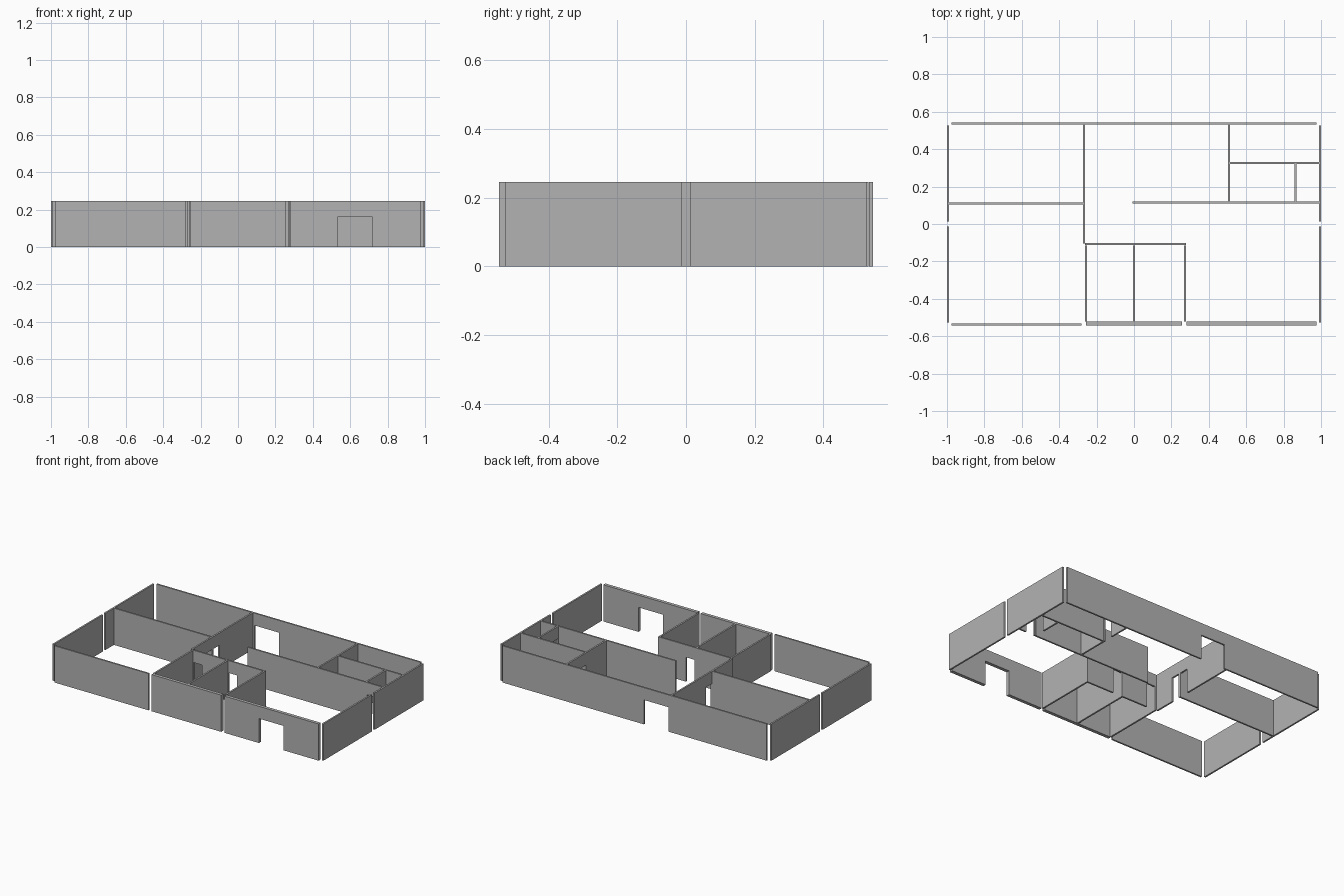
import bpy
import bmesh

if "Cube" in bpy.data.objects:
    bpy.data.objects.remove(bpy.data.objects["Cube"], do_unlink=True)

HEIGHT = 0.245
DOOR = 0.163
THICK = 0.011

# Plain grey for every wall
grey = bpy.data.materials.new("wall_grey")
grey.use_nodes = True
colour = (0.45, 0.45, 0.45, 1)
grey.diffuse_color = colour
grey.node_tree.nodes["Principled BSDF"].inputs["Base Color"].default_value = colour


def wall(name, axis, start, end, centre, doors=(), thick=THICK):
    """Extrude an elevation with door notches along the x or y axis."""
    outline = [(start, 0)]
    for a, b in doors:
        outline += [(a, 0), (a, DOOR), (b, DOOR), (b, 0)]
    outline += [(end, 0), (end, HEIGHT), (start, HEIGHT)]
    near = centre - thick / 2
    bm = bmesh.new()
    verts = [bm.verts.new((u, near, z) if axis == "x" else (near, u, z))
             for u, z in outline]
    face = bm.faces.new(verts)
    moved = bmesh.ops.extrude_face_region(bm, geom=[face])["geom"]
    shift = (0, thick, 0) if axis == "x" else (thick, 0, 0)
    bmesh.ops.translate(bm, vec=shift,
                        verts=[g for g in moved if isinstance(g, bmesh.types.BMVert)])
    bmesh.ops.recalc_face_normals(bm, faces=bm.faces)
    mesh = bpy.data.meshes.new(name)
    bm.to_mesh(mesh)
    bm.free()
    mesh.materials.append(grey)
    obj = bpy.data.objects.new(name, mesh)
    bpy.context.collection.objects.link(obj)


# Outer walls, with narrow gaps between the panels
wall("back_wall", "x", -0.976, 0.976, 0.5385, [(-0.25, -0.07)])
wall("front_wall_right", "x", -0.976, -0.281, -0.5385)
wall("front_wall_middle", "x", -0.257, 0.257, -0.533, thick=0.022)
wall("front_wall_left", "x", 0.281, 0.976, -0.533, [(0.535, 0.717)], thick=0.022)
for side, x in (("right", -0.9945), ("left", 0.9945)):
    wall(f"{side}_wall_back", "y", 0.013, 0.527, x)
    wall(f"{side}_wall_front", "y", -0.527, -0.013, x)

# Long partition beside the two right-hand rooms
wall("long_partition", "y", -0.103, 0.532, -0.268, [(0.04, 0.102), (0.118, 0.18)])
wall("right_room_divider", "x", -0.989, -0.274, 0.109)

# Two small rooms at the front
wall("small_rooms_back", "x", -0.262, 0.278, -0.108,
     [(-0.25, -0.187), (0.008, 0.073)])
for name, x in (("right_side", -0.2565), ("divider", 0), ("left_side", 0.2725)):
    wall(f"small_rooms_{name}", "y", -0.522, -0.114, x)

# Rooms in the back left corner
wall("corridor_partition", "x", -0.008, 0.989, 0.115, [(0.875, 0.94)])
wall("corner_room_side", "y", 0.121, 0.532, 0.508, [(0.335, 0.4)])
wall("corner_room_divider", "x", 0.514, 0.989, 0.326)
wall("closet_partition", "y", 0.121, 0.32, 0.864, [(0.125, 0.19)])
